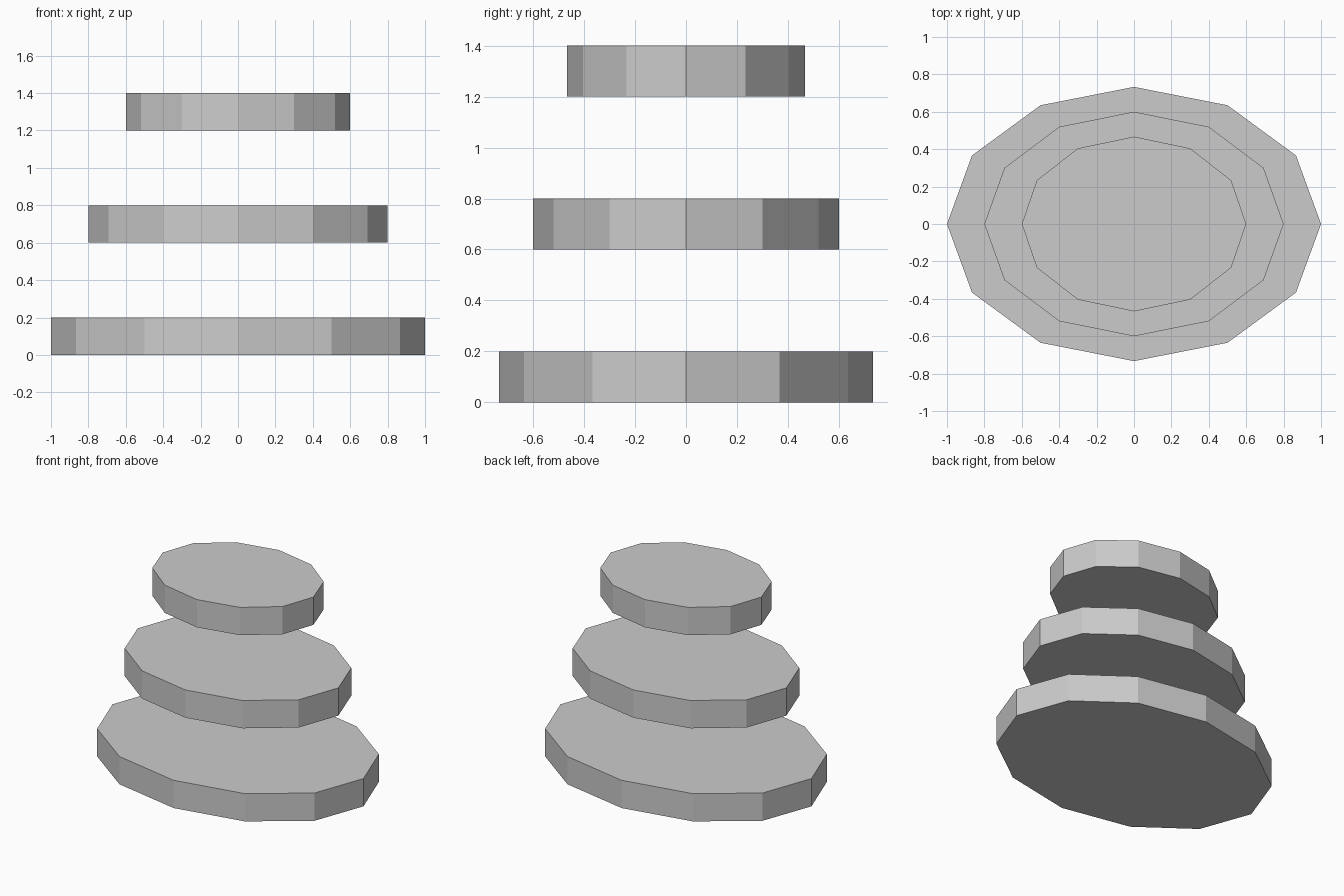
import bpy

cube = bpy.data.objects.get("Cube")
if cube:
    bpy.data.objects.remove(cube, do_unlink=True)

# Single light grey material
grey = bpy.data.materials.new("light grey")
grey.use_nodes = True
color = (0.6, 0.6, 0.6, 1.0)
grey.diffuse_color = color
grey.node_tree.nodes["Principled BSDF"].inputs["Base Color"].default_value = color

THICKNESS = 0.2


def oval_slab(name, half_x, half_y, base_z):
    """Flat-shaded twelve-sided oval slab with corners on the x and y axes."""
    bpy.ops.mesh.primitive_cylinder_add(
        vertices=12, radius=1, depth=THICKNESS,
        location=(0, 0, base_z + THICKNESS / 2))
    slab = bpy.context.object
    slab.name = slab.data.name = name
    slab.scale = (half_x, half_y, 1)
    bpy.ops.object.transform_apply(location=False, rotation=False, scale=True)
    slab.data.materials.append(grey)
    return slab


# Three separate floating tiers, shrinking upward
oval_slab("bottom_tier", 1.0, 0.733, 0.0)
oval_slab("middle_tier", 0.8, 0.6, 0.6)
oval_slab("top_tier", 0.6, 0.467, 1.2)
